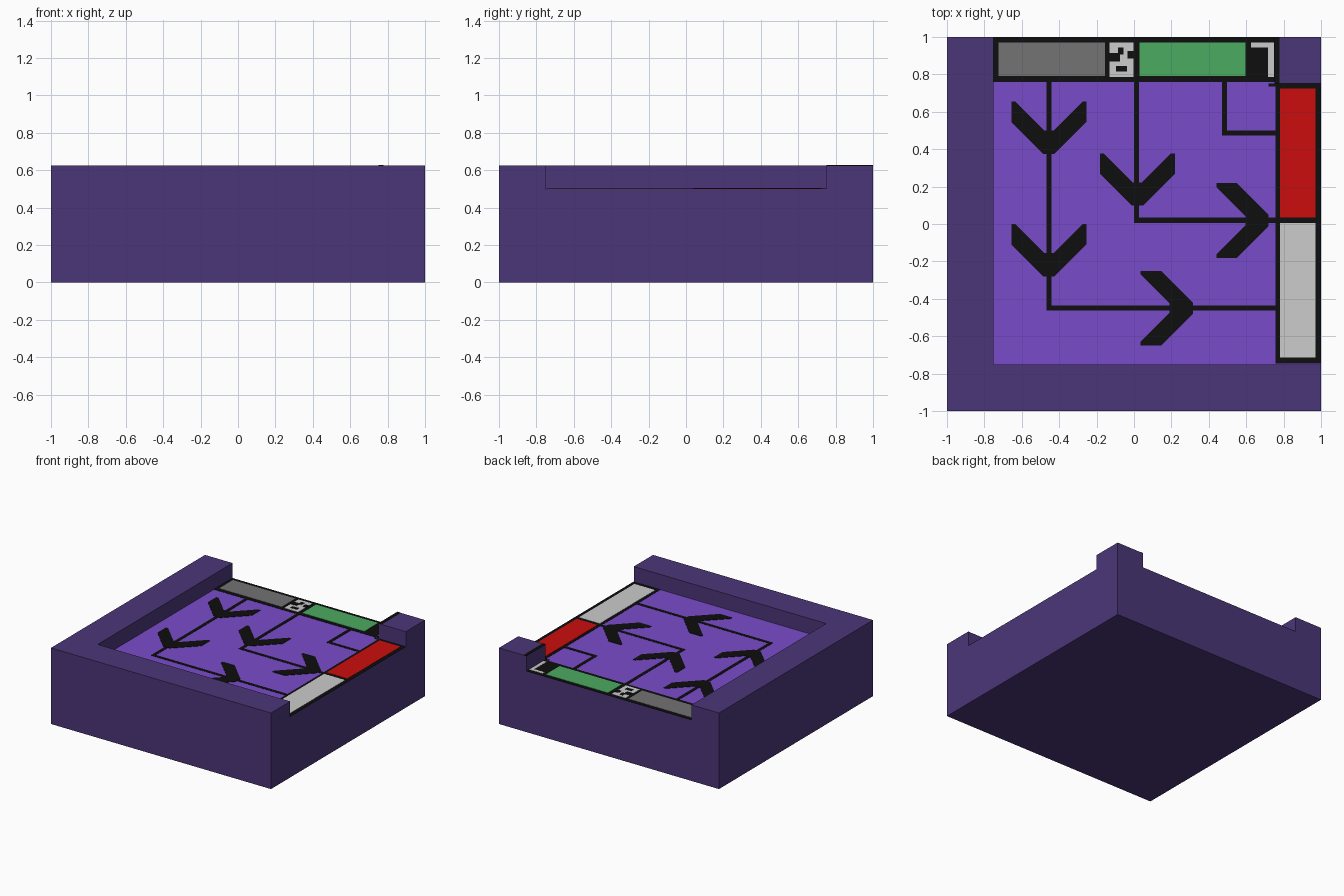
import bpy, bmesh

if "Cube" in bpy.data.objects:
    bpy.data.objects.remove(bpy.data.objects["Cube"])


def material(name, r, g, b):
    """Flat material from 0-255 display values."""
    def lin(c):
        c /= 255
        return c / 12.92 if c <= 0.04045 else ((c + 0.055) / 1.055) ** 2.4
    m = bpy.data.materials.new(name)
    m.diffuse_color = (lin(r), lin(g), lin(b), 1)
    m.use_nodes = True
    m.node_tree.nodes["Principled BSDF"].inputs["Base Color"].default_value = m.diffuse_color
    return m


DARK = material("dark purple", 75, 54, 120)
FLOOR = material("bright purple", 121, 75, 202)
BLACK = material("black", 14, 14, 14)
GRAY = material("gray", 115, 115, 115)
GREEN = material("green", 76, 171, 98)
RED = material("red", 204, 13, 13)
WHITE = material("light gray", 204, 204, 204)

Z = 0.5  # height of the recessed floor


def prism(name, pts, z0, z1, mat):
    """Extrude a flat outline from z0 to z1."""
    bm = bmesh.new()
    n = len(pts)
    lo = [bm.verts.new((x, y, z0)) for x, y in pts]
    hi = [bm.verts.new((x, y, z1)) for x, y in pts]
    bm.faces.new(lo[::-1])
    bm.faces.new(hi)
    for i in range(n):
        j = (i + 1) % n
        bm.faces.new((lo[i], lo[j], hi[j], hi[i]))
    bmesh.ops.recalc_face_normals(bm, faces=bm.faces)
    me = bpy.data.meshes.new(name)
    bm.to_mesh(me)
    bm.free()
    me.materials.append(mat)
    ob = bpy.data.objects.new(name, me)
    bpy.context.collection.objects.link(ob)
    return ob


def rect(x0, x1, y0, y1):
    return [(x0, y0), (x1, y0), (x1, y1), (x0, y1)]


def plate(name, pts, mat, h, base=Z):
    return prism(name, pts, base, base + h, mat)


# Tray: solid block with a pocket open at the back and right, leaving a corner post
tray = prism("tray", rect(-1, 1, -1, 1), 0, 0.625, DARK)
cutter = prism("pocket_cutter", [(-.75, -.75), (1.2, -.75), (1.2, .75),
                                 (.75, .75), (.75, 1.2), (-.75, 1.2)], Z, 1, DARK)
cutter.hide_render = True
mod = tray.modifiers.new("pocket", 'BOOLEAN')
mod.operation, mod.object, mod.solver = 'DIFFERENCE', cutter, 'EXACT'
bpy.context.view_layer.objects.active = tray
bpy.ops.object.modifier_apply(modifier=mod.name)
bpy.data.objects.remove(cutter)
tray.data.materials.append(FLOOR)
for p in tray.data.polygons:
    p.material_index = int(p.normal.z > 0.9 and abs(p.center.z - Z) < 0.01)

# Black borders under the coloured bars
plate("back_border", rect(-.75, .75, .758, 1), BLACK, .002)
plate("right_border", rect(.757, 1, -.747, .75), BLACK, .002)
plate("border_joint", rect(.72, .78, .735, .75), BLACK, .0015)
plate("post_edge", rect(.75, .777, .75, 1), BLACK, .002, .625)

# Coloured bars
for name, box, mat in [
    ("gray_bar", (-.725, -.155, .79, .97), GRAY),
    ("green_bar", (.03, .595, .79, .97), GREEN),
    ("red_bar", (.78, .97, .035, .725), RED),
    ("white_bar", (.78, .97, -.715, .005), WHITE),
    ("spotted_tile", (-.13, -.003, .785, .97), WHITE),
]:
    plate(name, rect(*box), mat, .004)

# White corner bracket beside the post
plate("corner_bracket", [(.625, .97), (.625, .943), (.717, .943), (.717, .785),
                         (.748, .785), (.748, .97)], WHITE, .004)

# Dark spots on the small tile
for i, box in enumerate([(-.095, -.037, .815, .845), (-.13, -.075, .87, .915),
                         (-.085, -.055, .905, .945), (-.035, -.003, .885, .925)]):
    plate(f"tile_spot_{i}", rect(*box), BLACK, .006)

# Angled guide lines from the back border to the right border
W = .0135
for i, (x, y) in enumerate([(-.455, -.45), (.013, .02), (.485, .487)]):
    plate(f"guide_line_{i}", [(x - W, .76), (x - W, y - W), (.76, y - W),
                              (.76, y + W), (x + W, y + W), (x + W, .76)], BLACK, .002)

# Arrowheads: u runs across, v runs back from the tip
HALF = [(.03, 0), (.2, .17), (.2, .28), (.18, .28), (.025, .125)]
ARROW = HALF + [(-u, v) for u, v in reversed(HALF)]
for i, (x, y) in enumerate([(-.455, .375), (.018, .098), (-.455, -.28)]):
    plate(f"down_arrow_{i}", [(x + u, y + v) for u, v in ARROW], BLACK, .003)
for i, (x, y) in enumerate([(.72, .018), (.315, -.45)]):
    plate(f"right_arrow_{i}", [(x - v, y + u) for u, v in ARROW], BLACK, .003)
